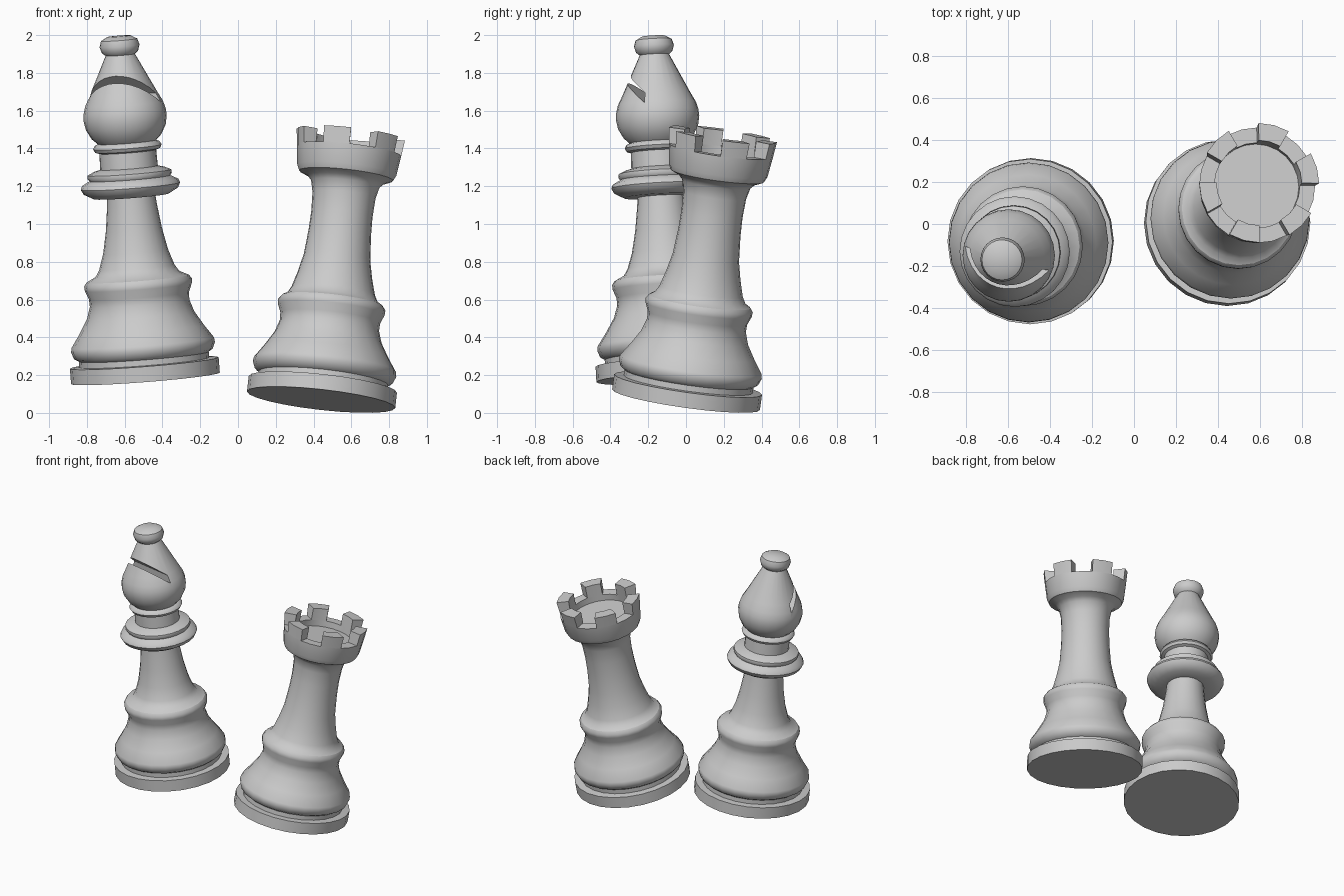
import bpy, bmesh
from math import cos, sin, pi, atan2, radians, degrees
from mathutils import Matrix, Vector

if "Cube" in bpy.data.objects:
    bpy.data.objects.remove(bpy.data.objects["Cube"])

SIDES = 24


def placement(base, slope):
    """Matrix that stands a piece on `base` with its axis leaning by `slope` (x, y)."""
    axis = Vector((slope[0], slope[1], 1)).normalized()
    turn = Vector((0, 0, 1)).rotation_difference(axis).to_matrix().to_4x4()
    return Matrix.Translation(base) @ turn


def lathe_bmesh(profile):
    """Revolve (radius, height) points; radius 0 gives a closed pole."""
    bm = bmesh.new()
    rings = []
    for r, h in profile:
        if r == 0:
            rings.append([bm.verts.new((0, 0, h))] * SIDES)
        else:
            rings.append([bm.verts.new((r * cos(2 * pi * j / SIDES), r * sin(2 * pi * j / SIDES), h))
                          for j in range(SIDES)])
    for low, high in zip(rings, rings[1:]):
        for j in range(SIDES):
            k = (j + 1) % SIDES
            corners = list(dict.fromkeys([low[j], low[k], high[k], high[j]]))
            bm.faces.new(corners)
    return bm


def make_object(name, bm, matrix):
    mesh = bpy.data.meshes.new(name)
    bm.to_mesh(mesh)
    bm.free()
    ob = bpy.data.objects.new(name, mesh)
    bpy.context.collection.objects.link(ob)
    ob.matrix_world = matrix
    return ob


def activate(ob):
    bpy.ops.object.select_all(action='DESELECT')
    ob.select_set(True)
    bpy.context.view_layer.objects.active = ob


def smooth(ob, angle=40):
    activate(ob)
    bpy.ops.object.shade_smooth_by_angle(angle=radians(angle))


def lathe(name, profile, matrix):
    ob = make_object(name, lathe_bmesh(profile), matrix)
    smooth(ob)
    return ob


bishop = placement((-0.49, -0.08, 0.183), (-0.078, -0.051))
rook = placement((0.44, 0.0, 0.07), (0.112, 0.140))

# Pedestals: the same disc, groove, bell and collar under both pieces
for piece, matrix in (("bishop", bishop), ("rook", rook)):
    lathe(piece + "_foot", [(0, 0), (0.395, 0), (0.395, 0.082), (0.345, 0.084), (0.345, 0.115)], matrix)
    lathe(piece + "_bell", [(0.345, 0.115), (0.368, 0.13), (0.382, 0.165), (0.378, 0.19), (0.33, 0.26),
                            (0.285, 0.335), (0.264, 0.40), (0.266, 0.44), (0.284, 0.485),
                            (0.286, 0.51), (0.272, 0.53)], matrix)

# Bishop stem, collars and neck
lathe("bishop_stem", [(0.272, 0.53), (0.222, 0.555), (0.20, 0.59), (0.172, 0.675), (0.149, 0.79),
                      (0.132, 0.92), (0.128, 0.965)], bishop)
lathe("bishop_collar", [(0.128, 0.965), (0.20, 0.968), (0.25, 0.995), (0.264, 1.022), (0.255, 1.042),
                        (0.215, 1.064), (0.224, 1.078), (0.222, 1.095), (0.19, 1.11),
                        (0.153, 1.12)], bishop)
lathe("bishop_neck", [(0.153, 1.12), (0.151, 1.205), (0.172, 1.212), (0.182, 1.23), (0.172, 1.249),
                      (0.155, 1.256)], bishop)

# Bishop head with its slanted slot
head = lathe("bishop_head", [(0, 1.256), (0.155, 1.256), (0.185, 1.285), (0.212, 1.335), (0.221, 1.385),
                             (0.218, 1.42), (0.207, 1.46), (0.18, 1.512), (0.078, 1.72),
                             (0, 1.72)], bishop)
bm = bmesh.new()
slot = [(0.01, 1.455), (0.01, 1.508), (0.31, 1.778), (0.31, 1.725)]
left, right = [[bm.verts.new((x, -d, h)) for d, h in slot] for x in (-0.4, 0.4)]
bm.faces.new(left)
bm.faces.new(right[::-1])
for i in range(4):
    k = (i + 1) % 4
    bm.faces.new((left[k], left[i], right[i], right[k]))
bmesh.ops.recalc_face_normals(bm, faces=bm.faces)
cutter = make_object("slot_cutter", bm, bishop @ Matrix.Rotation(radians(-16), 4, 'Z'))
cutter.hide_render = True
cut = head.modifiers.new("slot", 'BOOLEAN')
cut.operation = 'DIFFERENCE'
cut.solver = 'EXACT'
cut.object = cutter
bpy.context.view_layer.update()
activate(head)
bpy.ops.object.modifier_apply(modifier=cut.name)
bpy.data.objects.remove(cutter)
smooth(head)

# Bishop finial
lathe("bishop_finial", [(0.075, 1.718), (0.096, 1.735), (0.106, 1.768), (0.096, 1.80),
                        (0.062, 1.819), (0, 1.822)], bishop)

# Rook tower
lathe("rook_tower", [(0.272, 0.53), (0.242, 0.548), (0.222, 0.585), (0.198, 0.67), (0.177, 0.765),
                     (0.166, 0.90), (0.163, 1.0), (0.168, 1.10), (0.182, 1.16), (0.205, 1.185),
                     (0.25, 1.205)], rook)

# Rook crown: a lathed cup whose rim is raised into six merlons
bm = lathe_bmesh([(0.25, 1.205), (0.264, 1.235), (0.278, 1.34), (0.205, 1.34), (0.205, 1.295), (0, 1.295)])
merlons = []
for f in bm.faces:
    c = f.calc_center_median()
    if abs(c.z - 1.34) < 1e-4 and degrees(atan2(c.y, c.x)) % 60 < 30:
        merlons.append(f)
raised = bmesh.ops.extrude_face_region(bm, geom=merlons)["geom"]
for v in (g for g in raised if isinstance(g, bmesh.types.BMVert)):
    v.co.z += 0.085
    if v.co.xy.length > 0.25:
        v.co.xy *= 0.288 / 0.278
crown = make_object("rook_crown", bm, rook)
smooth(crown, 35)
